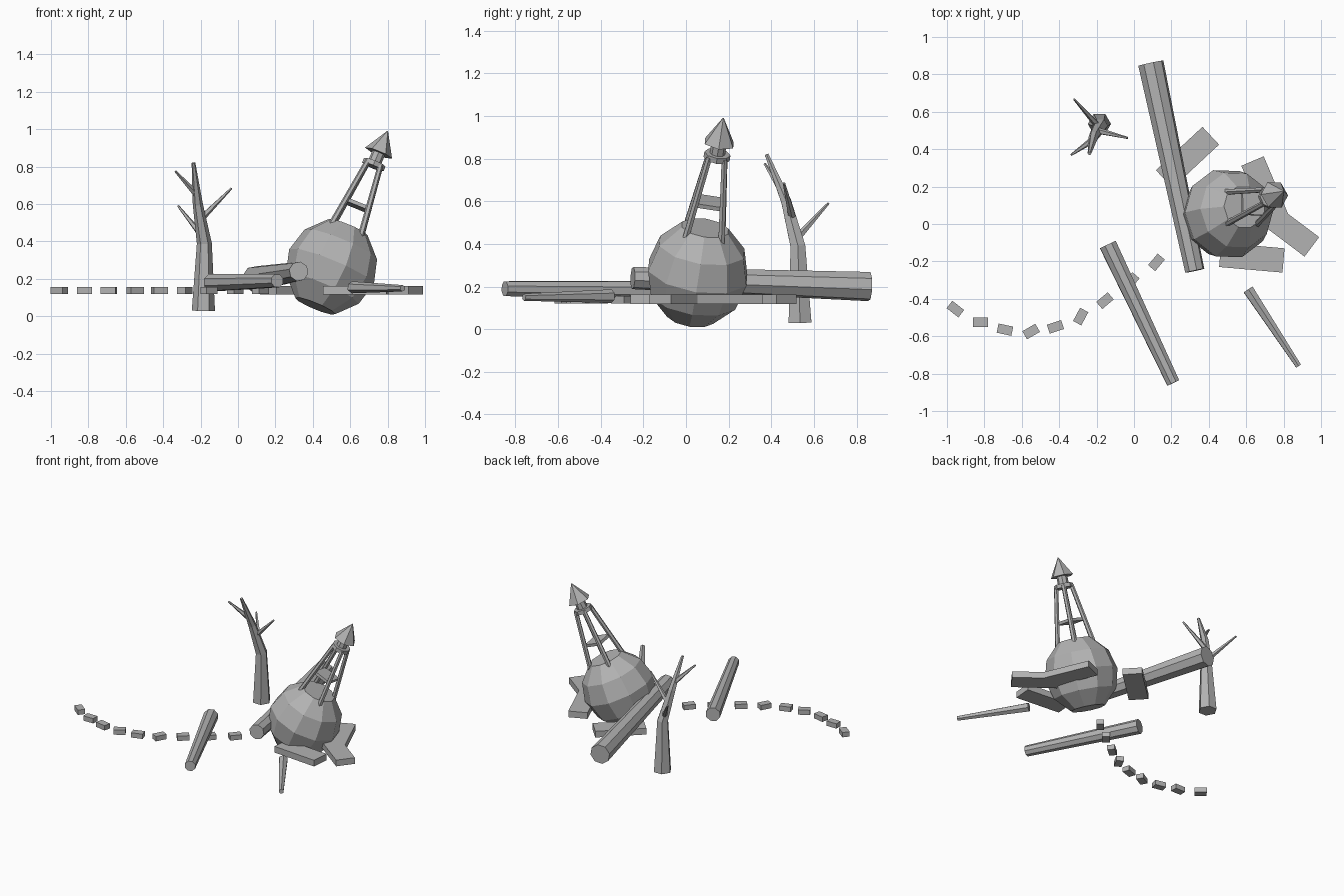
import bpy, bmesh, math
from mathutils import Vector, Matrix

cube = bpy.data.objects.get("Cube")
if cube:
    bpy.data.objects.remove(cube, do_unlink=True)

grey = bpy.data.materials.new("weathered_grey")
grey.use_nodes = True
colour = (0.45, 0.45, 0.45, 1)
grey.diffuse_color = colour
grey.node_tree.nodes["Principled BSDF"].inputs["Base Color"].default_value = colour

Z = Vector((0, 0, 1))


def finish(name, bm):
    bmesh.ops.recalc_face_normals(bm, faces=bm.faces)
    mesh = bpy.data.meshes.new(name)
    bm.to_mesh(mesh)
    bm.free()
    mesh.materials.append(grey)
    obj = bpy.data.objects.new(name, mesh)
    bpy.context.collection.objects.link(obj)
    return obj


def tube(name, points, radii, sides=8, phase=0.0):
    """Capped faceted tube through points, one radius per point."""
    points = [Vector(p) for p in points]
    bm = bmesh.new()
    rings = []
    for i, (p, r) in enumerate(zip(points, radii)):
        along = points[min(i + 1, len(points) - 1)] - points[max(i - 1, 0)]
        turn = Z.rotation_difference(along.normalized())
        ring = []
        for k in range(sides):
            a = phase + math.tau * k / sides
            ring.append(bm.verts.new(p + turn @ Vector((r * math.cos(a), r * math.sin(a), 0))))
        rings.append(ring)
    for low, high in zip(rings, rings[1:]):
        for k in range(sides):
            n = (k + 1) % sides
            bm.faces.new((low[k], low[n], high[n], high[k]))
    bm.faces.new(rings[0])
    bm.faces.new(rings[-1])
    return finish(name, bm)


def block(name, x, y, z, size, degrees):
    bm = bmesh.new()
    place = Matrix.Translation((x, y, z)) @ Matrix.Rotation(math.radians(degrees), 4, "Z")
    bmesh.ops.create_cube(bm, size=1, matrix=place @ Matrix.Diagonal((*size, 1)))
    return finish(name, bm)


# Tilted buoy: every part sits on one leaning axis
centre = Vector((0.5, 0.055, 0.265))
lean = Vector((0.30, 0.12, 0.725)).normalized()
tilt = Z.rotation_difference(lean)


def on_buoy(x, y, h):
    return centre + tilt @ Vector((x, y, h))


def buoy_part(name, heights, radii, sides, phase=0.0):
    return tube(name, [on_buoy(0, 0, h) for h in heights], radii, sides, phase)


buoy_part("buoy_float", [-0.23, -0.13, 0, 0.13, 0.23], [0.115, 0.21, 0.245, 0.21, 0.115], 10)
for sx in (-1, 1):
    for sy in (-1, 1):
        side = ("right" if sx < 0 else "left") + ("_front" if sy < 0 else "_back")
        tube("tower_leg_" + side,
             [on_buoy(sx * 0.087, sy * 0.087, 0.18), on_buoy(sx * 0.036, sy * 0.036, 0.6)],
             [0.017, 0.015], 6)
buoy_part("tower_shelf", [0.35, 0.37], [0.088, 0.088], 4, math.pi / 4)
buoy_part("tower_collar", [0.585, 0.612], [0.062, 0.062], 8)
buoy_part("lamp_post", [0.6, 0.69], [0.036, 0.036], 8)
buoy_part("lamp_cap", [0.665, 0.795], [0.078, 0.002], 6)

# Drifting logs
tube("large_log", [(0.09, 0.86, 0.2), (0.325, -0.25, 0.24)], [0.07, 0.053])
tube("middle_log", [(-0.14, -0.11, 0.18), (0.21, -0.85, 0.19)], [0.05, 0.037])
tube("small_log", [(0.61, -0.35, 0.155), (0.88, -0.76, 0.15)], [0.032, 0.017], 6)

# Dead tree
tube("tree_trunk",
     [(-0.185, 0.535, 0.03), (-0.18, 0.525, 0.39), (-0.215, 0.47, 0.6), (-0.238, 0.378, 0.82)],
     [0.062, 0.04, 0.027, 0.01], 6)
branches = {
    "back": ((-0.185, 0.515, 0.42), (-0.32, 0.668, 0.59)),
    "left": ((-0.2, 0.5, 0.52), (-0.035, 0.46, 0.685)),
    "right": ((-0.22, 0.45, 0.65), (-0.335, 0.37, 0.775)),
}
for side, (root, tip) in branches.items():
    tube("tree_branch_" + side, [root, tip], [0.019, 0.006], 5)

# Floating planks around the buoy
planks = [(0.286, 0.356, 43), (0.70, 0.18, -67), (0.815, -0.02, -37), (0.63, -0.18, -5)]
for i, (x, y, turn) in enumerate(planks):
    block(f"plank_{i + 1}", x, y, 0.14, (0.34, 0.13, 0.045), turn)

# Line of small floats
floats = [(-0.955, -0.455, -38), (-0.82, -0.525, 0), (-0.69, -0.565, -12),
          (-0.55, -0.575, 30), (-0.42, -0.55, 18), (-0.285, -0.495, 62),
          (-0.155, -0.41, 40), (-0.015, -0.305, 50), (0.12, -0.205, 50)]
for i, (x, y, turn) in enumerate(floats):
    block(f"line_float_{i + 1}", x, y, 0.138, (0.08, 0.05, 0.035), turn)
